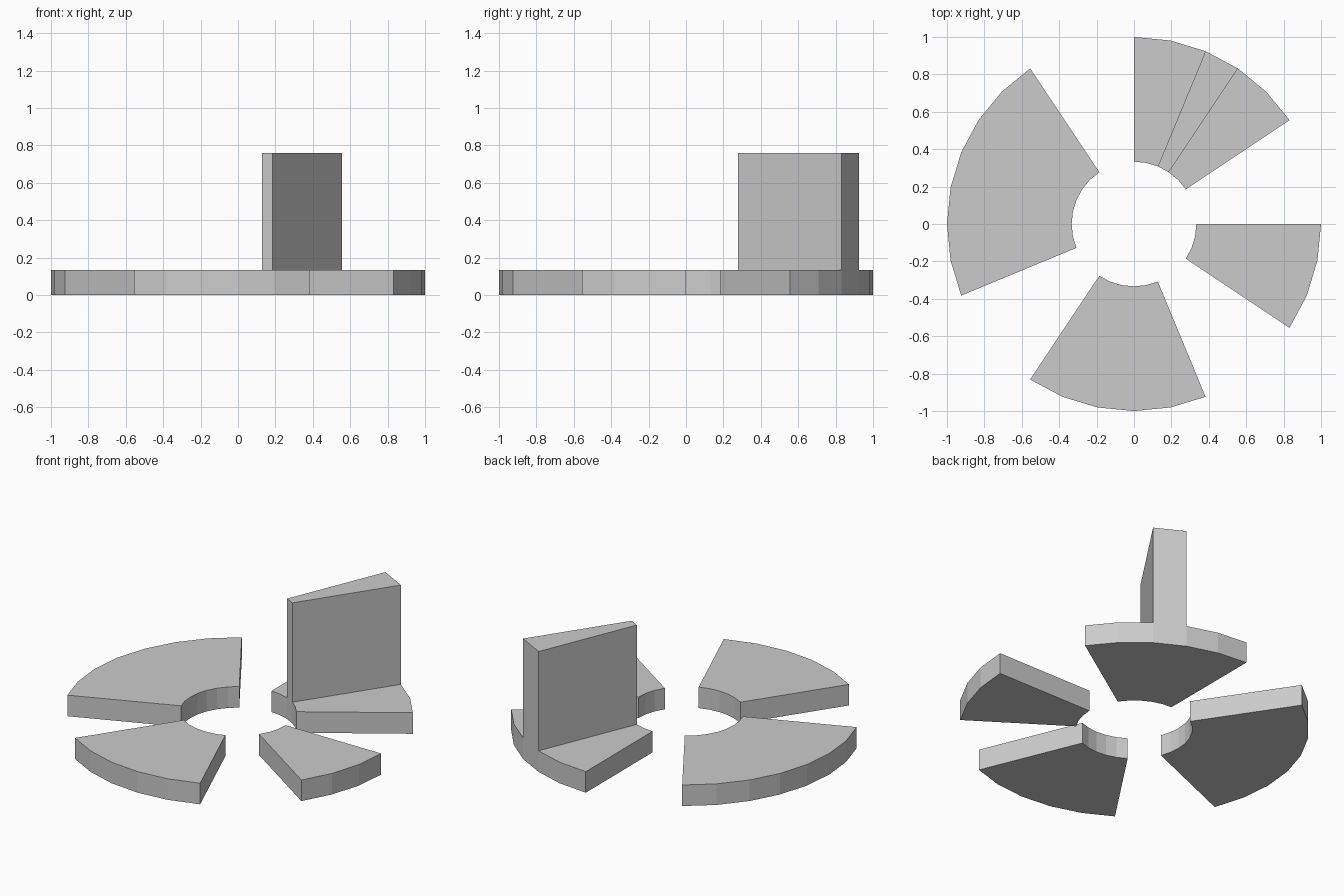
import bpy, bmesh
from math import sin, cos, tau

if "Cube" in bpy.data.objects:
    bpy.data.objects.remove(bpy.data.objects["Cube"])

STEPS = 32            # divisions of the full ring
R_IN, R_OUT = 1 / 3, 1.0
BASE, TALL = 0.133, 0.76


def ring_segment(name, start, end, raised=None):
    """Flat ring piece from step start to step end; one step may be raised."""
    bm = bmesh.new()
    cols = []
    for i in range(start, end + 1):
        a = tau * i / STEPS
        cols.append([bm.verts.new((r * cos(a), r * sin(a), z))
                     for r, z in ((R_IN, 0), (R_OUT, 0), (R_OUT, BASE), (R_IN, BASE))])
    # End caps and the four sides of every step
    bm.faces.new(cols[0])
    bm.faces.new(cols[-1][::-1])
    tops = {}
    for i, (a, b) in enumerate(zip(cols, cols[1:])):
        for k in range(4):
            n = (k + 1) % 4
            f = bm.faces.new((a[k], b[k], b[n], a[n]))
            if k == 2:
                tops[start + i] = f
    bmesh.ops.recalc_face_normals(bm, faces=bm.faces[:])
    # Upright wedge
    if raised is not None:
        top = bmesh.ops.extrude_discrete_faces(bm, faces=[tops[raised]])["faces"][0]
        bmesh.ops.translate(bm, verts=top.verts[:], vec=(0, 0, TALL - BASE))
    # Merge coplanar faces
    bmesh.ops.dissolve_limit(bm, angle_limit=0.01, verts=bm.verts[:], edges=bm.edges[:])
    bmesh.ops.recalc_face_normals(bm, faces=bm.faces[:])
    mesh = bpy.data.meshes.new(name)
    bm.to_mesh(mesh)
    bm.free()
    bpy.context.collection.objects.link(bpy.data.objects.new(name, mesh))


ring_segment("back_right_segment", 3, 8, raised=5)
ring_segment("left_segment", 11, 18)
ring_segment("front_segment", 21, 26)
ring_segment("right_segment", 29, 32)
